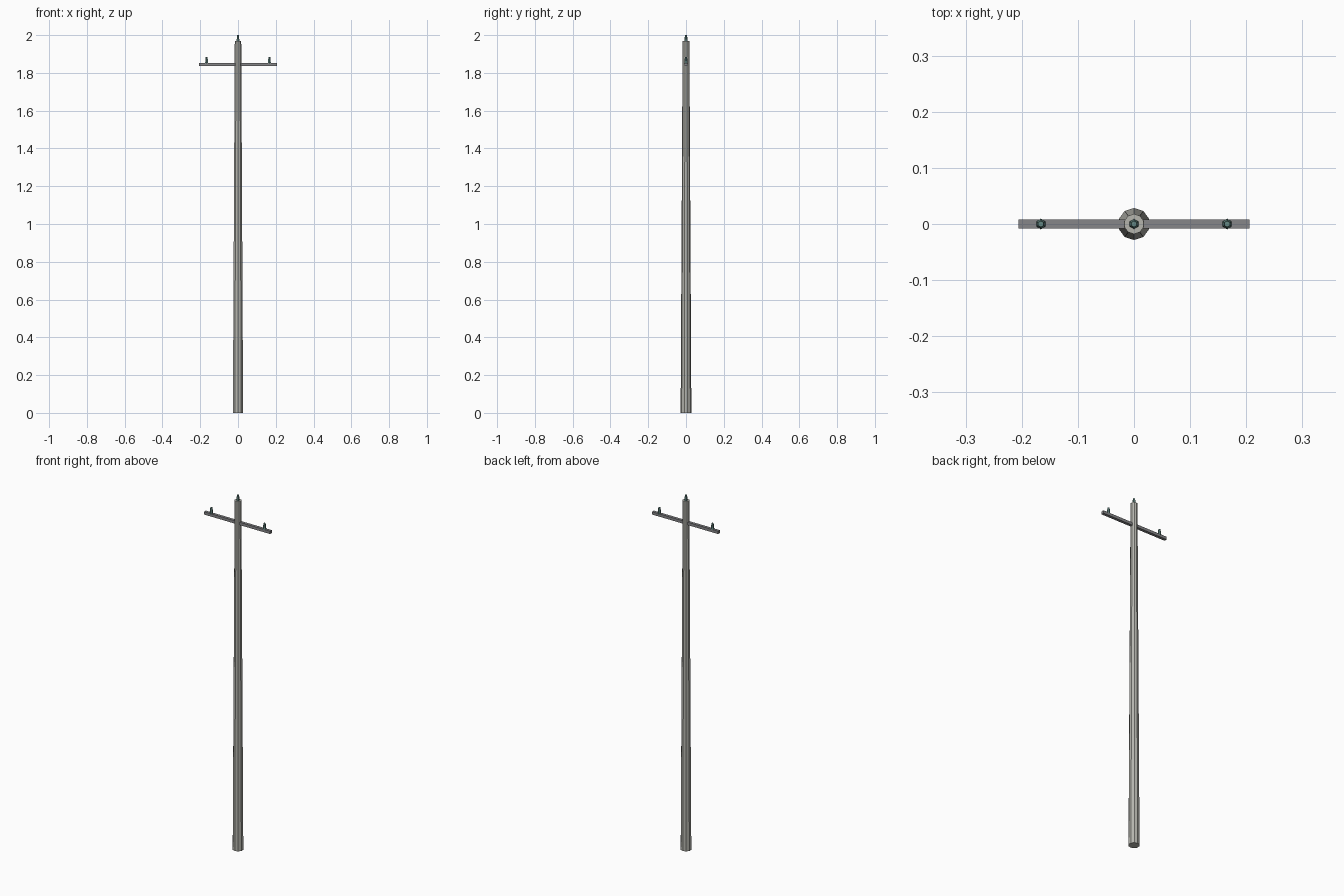
import bpy

if "Cube" in bpy.data.objects:
    bpy.data.objects.remove(bpy.data.objects["Cube"])


def material(name, rgb):
    m = bpy.data.materials.new(name)
    m.diffuse_color = (*rgb, 1)
    m.use_nodes = True
    m.node_tree.nodes["Principled BSDF"].inputs["Base Color"].default_value = m.diffuse_color
    return m


concrete = material("concrete", (0.46, 0.46, 0.42))
steel = material("steel", (0.24, 0.24, 0.25))
glaze = material("glaze", (0.13, 0.25, 0.23))


def tapered(name, sides, r1, r2, z1, z2, x, mat):
    bpy.ops.mesh.primitive_cone_add(vertices=sides, radius1=r1, radius2=r2,
                                    depth=z2 - z1, location=(x, 0, (z1 + z2) / 2))
    ob = bpy.context.object
    ob.name = name
    ob.data.materials.append(mat)
    return ob


# Tapered pole
tapered("pole", 10, 0.0285, 0.018, 0, 1.97, 0, concrete)

# Cross arm
bpy.ops.mesh.primitive_cube_add(size=1, location=(0, 0, 1.845))
arm = bpy.context.object
arm.name = "cross_arm"
arm.scale = (0.412, 0.016, 0.016)
arm.data.materials.append(steel)

# Insulators: one on each arm end, one on the pole top
for name, x, z in (("left_insulator", -0.166, 1.849),
                   ("right_insulator", 0.166, 1.849),
                   ("top_insulator", 0, 1.964)):
    tapered(name, 6, 0.0095, 0.0055, z, z + 0.036, x, glaze)
